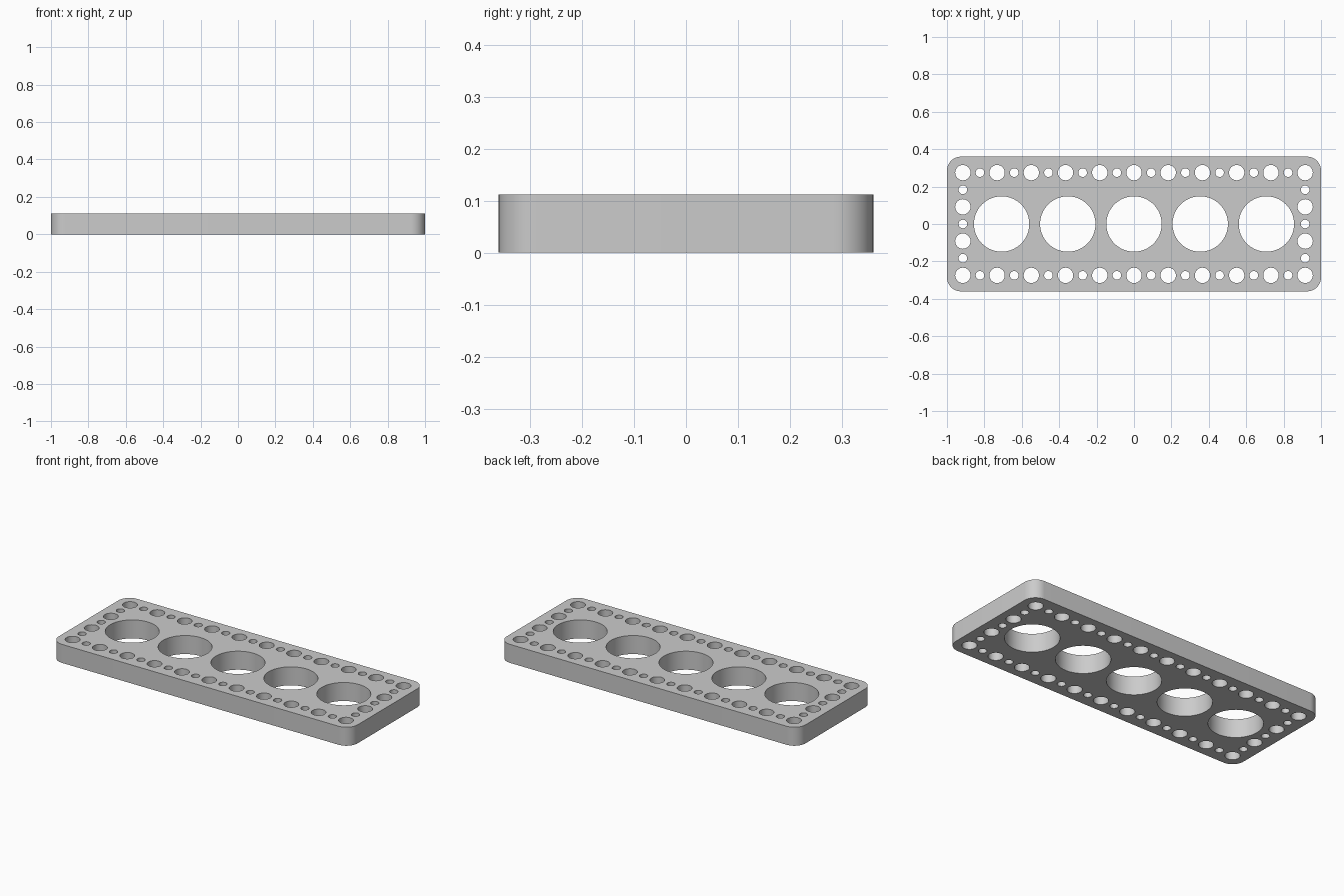
import bpy
import bmesh
from math import cos, sin, pi, tau

cube = bpy.data.objects.get("Cube")
if cube:
    bpy.data.objects.remove(cube, do_unlink=True)

HALF_X, HALF_Y, HEIGHT, CORNER = 1.0, 0.36, 0.112, 0.075
PITCH = 0.183            # spacing of the large rim holes
LARGE, SMALL, MAIN = 0.041, 0.023, 0.148


def arc(cx, cy, radius, start, sweep, steps):
    return [(cx + radius * cos(start + sweep * i / steps),
             cy + radius * sin(start + sweep * i / steps)) for i in range(steps + 1)]


def add_loop(curve, points):
    spline = curve.splines.new('POLY')
    spline.points.add(len(points) - 1)
    for point, (x, y) in zip(spline.points, points):
        point.co = (x, y, 0, 1)
    spline.use_cyclic_u = True


def add_hole(curve, x, y, radius, sides):
    add_loop(curve, arc(x, y, radius, 0, tau, sides)[:-1])


curve = bpy.data.curves.new("plate_profile", 'CURVE')
curve.dimensions = '2D'
curve.fill_mode = 'BOTH'
curve.extrude = HEIGHT / 2

# Rounded outline
outline = []
for i, (sx, sy) in enumerate([(1, 1), (-1, 1), (-1, -1), (1, -1)]):
    outline += arc(sx * (HALF_X - CORNER), sy * (HALF_Y - CORNER),
                   CORNER, i * pi / 2, pi / 2, 12)
add_loop(curve, outline)

# Row of main holes
for i in range(-2, 3):
    add_hole(curve, i * 0.354, 0, MAIN, 64)

# Rim holes, large and small by turns: long rows, then short columns
for side in (-1, 1):
    for i in range(-10, 11):
        add_hole(curve, i * PITCH / 2, side * 1.5 * PITCH,
                 SMALL if i % 2 else LARGE, 32)
    for j in range(-2, 3):
        add_hole(curve, side * 5 * PITCH, j * PITCH / 2,
                 LARGE if j % 2 else SMALL, 32)

# Turn the profile into a solid plate
plate = bpy.data.objects.new("perforated_plate", curve)
bpy.context.collection.objects.link(plate)
plate.location.z = HEIGHT / 2
bpy.ops.object.select_all(action='DESELECT')
plate.select_set(True)
bpy.context.view_layer.objects.active = plate
bpy.ops.object.convert(target='MESH')
plate = bpy.context.object

bm = bmesh.new()
bm.from_mesh(plate.data)
bmesh.ops.remove_doubles(bm, verts=bm.verts, dist=0.0002)
bmesh.ops.recalc_face_normals(bm, faces=bm.faces)
bm.to_mesh(plate.data)
bm.free()
bpy.ops.object.shade_smooth_by_angle(angle=pi / 6)

# Plain grey
grey = bpy.data.materials.new("light_grey")
grey.use_nodes = True
colour = (0.6, 0.6, 0.6, 1)
grey.diffuse_color = colour
grey.node_tree.nodes["Principled BSDF"].inputs["Base Color"].default_value = colour
plate.data.materials.clear()
plate.data.materials.append(grey)
